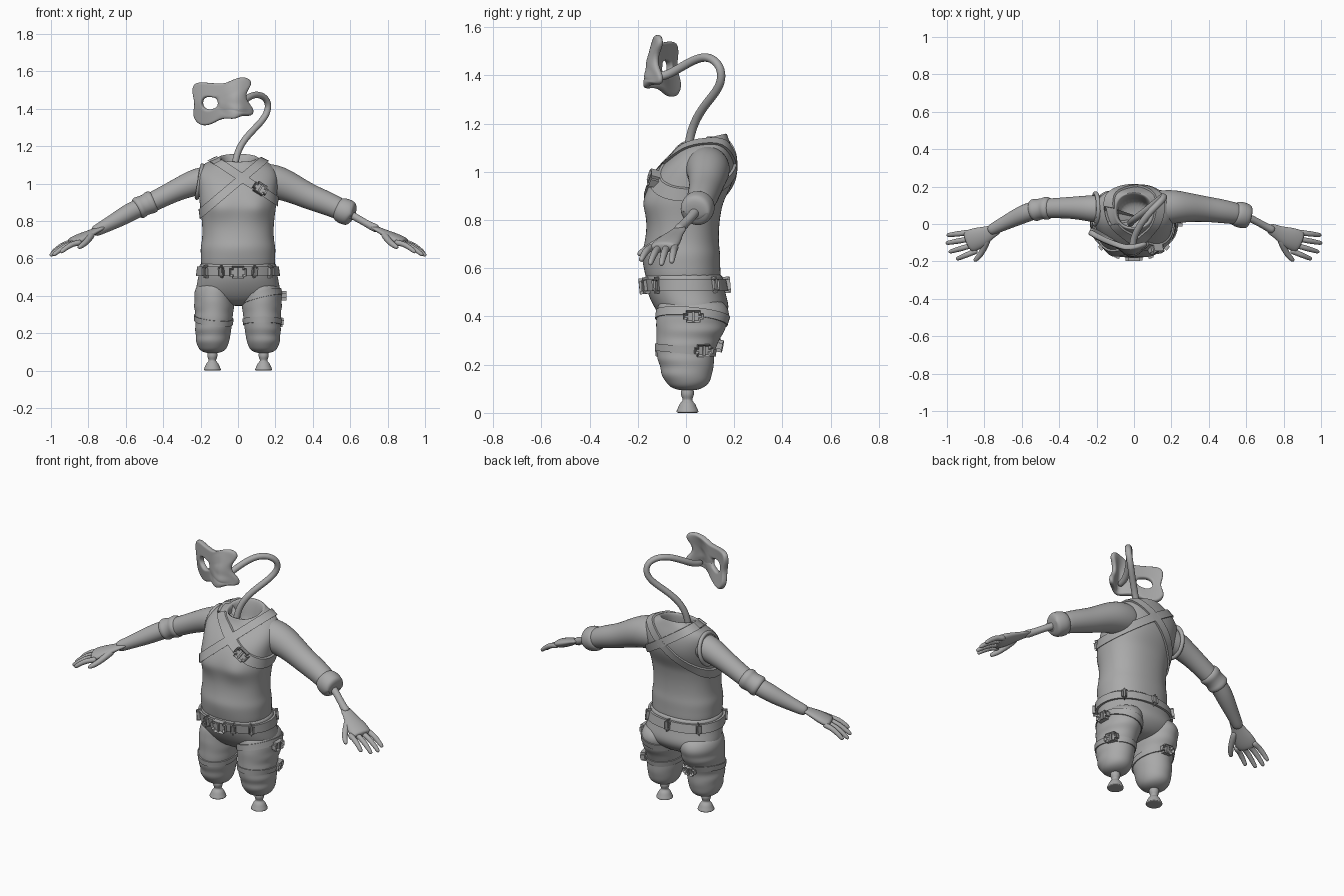
import bpy, bmesh, math
from mathutils import Vector, Matrix
from mathutils.bvhtree import BVHTree

if "Cube" in bpy.data.objects:
    bpy.data.objects.remove(bpy.data.objects["Cube"])

grey = bpy.data.materials.new("plain grey")
grey.diffuse_color = (0.4, 0.4, 0.4, 1)
grey.use_nodes = True
grey.node_tree.nodes["Principled BSDF"].inputs["Base Color"].default_value = grey.diffuse_color


def finish(name, bm, sub=0):
    bmesh.ops.recalc_face_normals(bm, faces=bm.faces)
    me = bpy.data.meshes.new(name)
    bm.to_mesh(me)
    bm.free()
    me.materials.append(grey)
    ob = bpy.data.objects.new(name, me)
    bpy.context.collection.objects.link(ob)
    if sub:
        me.polygons.foreach_set("use_smooth", [True] * len(me.polygons))
        ob.modifiers.new("smooth", "SUBSURF").levels = sub
        ob.modifiers["smooth"].render_levels = sub
    else:
        bpy.ops.object.select_all(action='DESELECT')
        ob.select_set(True)
        bpy.context.view_layer.objects.active = ob
        bpy.ops.object.shade_smooth_by_angle(angle=math.radians(40))
    return ob


def skin(name, rings, sub=2, loop=False):
    """Join rings of points into a surface, capped or closed into a loop."""
    bm = bmesh.new()
    vs = [[bm.verts.new(p) for p in r] for r in rings]
    n = len(vs[0])
    for a, b in zip(vs, vs[1:] + (vs[:1] if loop else [])):
        for i in range(n):
            bm.faces.new((a[i], a[(i + 1) % n], b[(i + 1) % n], b[i]))
    if not loop:
        bm.faces.new(vs[0])
        bm.faces.new(vs[-1])
    return finish(name, bm, sub)


def oval_stack(name, rows, n=24, power=1.0, shape=None):
    """Rows are (z, cx, cy, rx, ry, tilt)."""
    rings = []
    for z, cx, cy, rx, ry, tilt in rows:
        ring = []
        for i in range(n):
            c, s = math.cos(math.tau * i / n), math.sin(math.tau * i / n)
            x = rx * math.copysign(abs(c) ** power, c)
            y = ry * math.copysign(abs(s) ** power, s)
            p = Vector((cx + x, cy + y, z + tilt * y))
            ring.append(shape(p) if shape else p)
        rings.append(ring)
    return skin(name, rings)


def tube(name, pts, ref=(0, 1, 0), flat=1.0, n=12):
    """Points are (x, y, z, radius); ref is the wide direction."""
    ps = [Vector(p[:3]) for p in pts]
    rings = []
    for i, p in enumerate(ps):
        d = (ps[min(i + 1, len(ps) - 1)] - ps[max(i - 1, 0)]).normalized()
        u = Vector(ref)
        u = (u - d * u.dot(d)).normalized()
        v = d.cross(u) * flat
        r = pts[i][3]
        rings.append([p + r * (u * math.cos(math.tau * k / n) + v * math.sin(math.tau * k / n))
                      for k in range(n)])
    return skin(name, rings)


def surface(ob):
    return BVHTree.FromObject(ob, bpy.context.evaluated_depsgraph_get())


def strap(name, tree, centre, normal, width, thick=0.012, n=64):
    """Band that hugs a body where a tilted plane cuts it."""
    c, w = Vector(centre), Vector(normal).normalized()
    u = Vector((0, 1, 0)).cross(w).normalized()
    v = w.cross(u)
    rings = []
    for i in range(n):
        d = u * math.cos(math.tau * i / n) + v * math.sin(math.tau * i / n)
        hits = []
        for side in (-1, 1):
            o = c + w * side * width / 2
            h = tree.ray_cast(o + d, -d)[0]
            hits.append(h if h else o + d * 0.1)
        a, b = hits
        rings.append([a - d * .01, a + d * thick, b + d * thick, b - d * .01])
    return skin(name, rings, sub=0, loop=True)


def buckle(name, tree, origin, aim, size, roll=0):
    """Framed plate set on a surface, found by a ray."""
    hit, nrm = tree.ray_cast(Vector(origin), Vector(aim))[:2]
    z = -Vector(aim).normalized() * .5 + nrm * .5
    z.normalize()
    x = Vector((0, 0, 1)).cross(z).normalized()
    m = Matrix((x, z.cross(x), z)).transposed().to_4x4()
    bm = bmesh.new()
    bmesh.ops.create_cube(bm, size=1)
    bmesh.ops.scale(bm, vec=size, verts=bm.verts)
    bmesh.ops.bevel(bm, geom=[e for e in bm.edges if abs((e.verts[0].co - e.verts[1].co).z) > .001],
                    offset=.012, segments=2, affect='EDGES')
    top = max(bm.faces, key=lambda f: f.calc_center_median().z)
    bmesh.ops.inset_region(bm, faces=[top], thickness=.012)
    bmesh.ops.translate(bm, vec=(0, 0, -.012), verts=top.verts)
    bar = bmesh.ops.create_cube(bm, size=1)["verts"]
    bmesh.ops.scale(bm, vec=(.01, size[1] * .8, size[2] * .9), verts=bar)
    bm.transform(Matrix.Translation(hit + z * .012) @ m @ Matrix.Rotation(roll, 4, 'Z'))
    return finish(name, bm)


# Shirt body with open neck
def chest(p):
    if p.y < 0:
        for sx in (-.1, .1):
            p.y -= .025 * math.exp(-((p.x - sx) / .06) ** 2 - ((p.z - .87) / .05) ** 2)
        p.y -= .012 * math.exp(-(p.x / .12) ** 2 - ((p.z - .65) / .05) ** 2)
    return p


torso = oval_stack("shirt", [
    (.53, 0, -.01, .19, .15, 0), (.57, 0, -.012, .2, .157, 0), (.61, 0, -.015, .2, .158, 0),
    (.66, 0, -.016, .203, .16, 0), (.70, 0, -.016, .192, .153, 0), (.78, 0, -.012, .192, .15, 0),
    (.84, 0, -.01, .2, .158, 0), (.88, 0, -.008, .206, .165, 0), (.95, 0, .02, .21, .175, 0),
    (1.01, 0, .042, .218, .165, .05), (1.06, -.005, .058, .217, .142, .12),
    (1.095, -.005, .067, .195, .118, .18), (1.118, 0, .07, .145, .107, .2),
    (1.13, 0, .07, .112, .102, .22), (1.14, 0, .07, .103, .098, .22),
    (1.132, 0, .07, .088, .084, .22), (1.07, 0, .06, .083, .078, .2),
    (1.0, 0, .05, .085, .075, 0)], power=.88, shape=chest)

# Trousers: hips, legs and stumps
hips = oval_stack("trouser_hips", [
    (.575, 0, -.01, .2, .158, 0), (.57, 0, -.01, .208, .163, 0), (.50, 0, 0, .213, .163, 0),
    (.45, 0, .02, .226, .16, 0), (.41, 0, .03, .226, .145, 0), (.37, 0, .03, .17, .11, 0),
    (.345, 0, .03, .08, .06, 0)], power=.9)
legs = {}
for side, s in (("left", 1), ("right", -1)):
    def folds(p):
        k = .004 * math.sin(p.z * 95 + 9 * p.y) if .12 < p.z < .4 else 0
        return p + Vector((s * k if abs(p.x) > .13 else 0, -k if p.y < 0 else k, 0))
    legs[s] = oval_stack(side + "_trouser_leg", [(z, s * cx, cy, rx, ry, 0) for z, cx, cy, rx, ry in (
        (.48, .11, .015, .09, .12), (.44, .122, .028, .108, .148), (.40, .127, .03, .11, .153),
        (.37, .127, .024, .108, .148), (.34, .127, .018, .108, .143), (.31, .128, .01, .103, .134),
        (.28, .129, .002, .101, .126), (.25, .13, -.003, .099, .122), (.22, .132, 0, .097, .117),
        (.19, .134, .003, .094, .112), (.16, .135, .004, .09, .106), (.13, .136, .005, .082, .094),
        (.105, .136, .006, .066, .072), (.092, .136, .007, .03, .03))], shape=folds)
    oval_stack(side + "_ankle_stump", [(z, s * .137, .006, r, r, 0) for z, r in (
        (.12, .02), (.095, .028), (.075, .03), (.06, .022), (.05, .02), (.04, .034),
        (.02, .042), (.006, .05), (.0, .047), (.0, .03))], n=10)

# Belt, harness and thigh straps with their buckles
shirt_tree, hip_tree = surface(torso), surface(hips)
strap("belt", hip_tree, (0, 0, .53), (0, 0, 1), .05, .013)
buckle("belt_buckle", hip_tree, (0, -1, .527), (0, 1, 0), (.09, .066, .036))
for i, a in enumerate((35, 62, 118, 145, 215, 270, 325)):
    d = Vector((math.cos(math.radians(a)), -math.sin(math.radians(a)), 0))
    buckle("belt_loop_%d" % i, hip_tree, Vector((0, 0, .53)) + d, -d, (.028, .068, .03))
strap("harness_strap_a", shirt_tree, (-.03, .03, .985), (-.27, 0, .32), .045)
strap("harness_strap_b", shirt_tree, (.03, .03, 1.025), (.21, 0, .32), .045)
buckle("harness_buckle", shirt_tree, (.115, -1, .968), (0, 1, 0), (.08, .058, .04), -.58)
leg_tree, other_tree = surface(legs[1]), surface(legs[-1])
strap("thigh_strap_upper", leg_tree, (.125, .02, .395), (-.25, .1, 1), .035, .006)
strap("thigh_strap_lower", leg_tree, (.13, 0, .26), (0, .1, 1), .03, .006)
strap("other_thigh_strap", other_tree, (-.13, 0, .27), (.1, -.15, 1), .03, .006)
buckle("thigh_buckle_upper", leg_tree, (1, .03, .40), (-1, 0, 0), (.085, .05, .026))
buckle("thigh_buckle_lower", leg_tree, (1, .07, .26), (-1, 0, 0), (.08, .05, .026))
buckle("rear_thigh_buckle", other_tree, (-.12, 1, .28), (0, -1, 0), (.075, .05, .026))

# Bare right arm with armhole and elbow cuff
bm = bmesh.new()
ring = [[Vector((-.205 - .014 * math.cos(b) + .015 * math.sin(a),
                 .08 + (.085 + .014 * math.sin(b)) * math.cos(a),
                 1.01 + (.088 + .014 * math.sin(b)) * math.sin(a)))
         for b in [math.tau * j / 6 for j in range(6)]] for a in [math.tau * i / 20 for i in range(20)]]
bm.free()
skin("right_armhole_edge", ring, sub=1, loop=True)
tube("right_arm", [
    (-.1, .08, 1.03, .07), (-.2, .08, 1.015, .078), (-.26, .085, .995, .07), (-.34, .087, .96, .06),
    (-.42, .085, .92, .056), (-.48, .083, .89, .054), (-.53, .075, .87, .05), (-.58, .058, .845, .052),
    (-.64, .03, .81, .046), (-.70, .0, .778, .038), (-.75, -.025, .752, .033), (-.775, -.04, .74, .028)])
tube("right_elbow_cuff", [
    (-.445, .085, .91, .045), (-.45, .085, .908, .06), (-.47, .084, .898, .066), (-.485, .082, .89, .058),
    (-.51, .079, .88, .058), (-.525, .076, .872, .064), (-.54, .072, .865, .06), (-.545, .071, .862, .045)])

# Sleeved left arm, rolled cuff and bare rod
tube("left_sleeve", [
    (.08, .085, 1.02, .09), (.17, .09, 1.015, .097), (.23, .092, 1.0, .092), (.3, .088, .97, .08),
    (.38, .08, .93, .071), (.46, .07, .9, .067), (.52, .06, .875, .062), (.57, .05, .85, .058)])
tube("left_rolled_cuff", [
    (.53, .06, .868, .045), (.535, .058, .866, .064), (.56, .052, .855, .073), (.59, .044, .843, .072),
    (.615, .038, .832, .064), (.62, .036, .83, .045), (.60, .041, .838, .035)])
tube("left_forearm_rod", [
    (.56, .052, .855, .022), (.62, .033, .825, .021), (.68, 0, .79, .019), (.72, -.022, .768, .022),
    (.75, -.035, .755, .024)])

# Hands, mirrored
for side, s in (("left", 1), ("right", -1)):
    wide = (-.4 * s, -.9, -.05)
    tube(side + "_palm", [(s * x, y, z, r) for x, y, z, r in (
        (.715, -.018, .77, .022), (.74, -.03, .758, .034), (.765, -.042, .746, .036),
        (.80, -.06, .728, .05), (.84, -.077, .708, .062), (.875, -.092, .69, .064),
        (.895, -.1, .682, .055))], wide, .42)
    tips = ((1.0, -.06, .622), (1.006, -.103, .612), (.99, -.15, .615), (.95, -.188, .63))
    for i, tip in enumerate(tips):
        k = i / 3
        base = Vector((.89 - .042 * k, -.046 - .1 * k, .686 - .002 * k))
        rows = []
        for t, r in ((-.1, .014), (.05, .018), (.3, .015), (.45, .0165), (.7, .014), (.9, .013), (1, .008)):
            p = base.lerp(Vector(tip), t)
            rows.append((s * p.x, p.y, p.z + .012 * math.sin(math.pi * max(t, 0)), r))
        tube("%s_finger_%d" % (side, i + 1), rows, wide, n=8)
    tube(side + "_thumb", [(s * x, y, z, r) for x, y, z, r in (
        (.775, -.065, .735, .018), (.79, -.1, .715, .021), (.805, -.135, .695, .018),
        (.822, -.165, .677, .017), (.845, -.19, .662, .014), (.855, -.198, .656, .008))],
         (1, 0, 0), n=8)

# Breathing hose
tube("hose", [(x, y, z, .019) for x, y, z in (
    (-.02, .0, 1.03), (-.018, .008, 1.1), (-.003, .022, 1.17), (.03, .047, 1.23), (.08, .085, 1.285),
    (.13, .128, 1.335), (.16, .15, 1.385), (.163, .143, 1.435), (.135, .112, 1.47), (.09, .07, 1.478),
    (.05, .02, 1.458), (.015, -.035, 1.425), (-.005, -.085, 1.398), (-.01, -.14, 1.39))], (1, -.7, 0), n=10)

# Half mask with eye hole, bent around the face
outline = [(-.24, 1.545), (-.165, 1.54), (-.07, 1.53), (-.03, 1.555), (.04, 1.578), (.085, 1.54),
           (.045, 1.495), (.04, 1.445), (.088, 1.40), (.08, 1.355), (.025, 1.37), (-.015, 1.338),
           (-.08, 1.355), (-.135, 1.315), (-.2, 1.303), (-.245, 1.36), (-.222, 1.425), (-.242, 1.48)]
bm = bmesh.new()
loops = []
for t in (0, .2, .4, .6, .8, 1):
    row = []
    for ox, oz in outline:
        d = Vector((ox + .15, oz - 1.43))
        h = d.normalized()
        x = (-.15 + h.x * .042) * (1 - t) + ox * t
        z = (1.43 + h.y * .035) * (1 - t) + oz * t
        side = min(abs(x) / .25, 1)
        y = -.045 - .09 * (1 - side ** 2) if x < 0 else -.135 + .3 * x
        y -= .055 * math.exp(-((x + .01) / .045) ** 2) * min(max((1.58 - z) / .2, 0), 1.1)
        y += side * .25 * max(1.43 - z, 0) if x < 0 else 0
        row.append(bm.verts.new((x, y + .012, z)))
    loops.append(row)
for a, b in zip(loops, loops[1:]):
    for i in range(len(a)):
        j = (i + 1) % len(a)
        bm.faces.new((a[i], a[j], b[j], b[i]))
mask = finish("half_mask", bm, 2)
shell = mask.modifiers.new("shell", "SOLIDIFY")
shell.thickness, shell.offset = .03, 0
mask.modifiers.move(1, 0)
